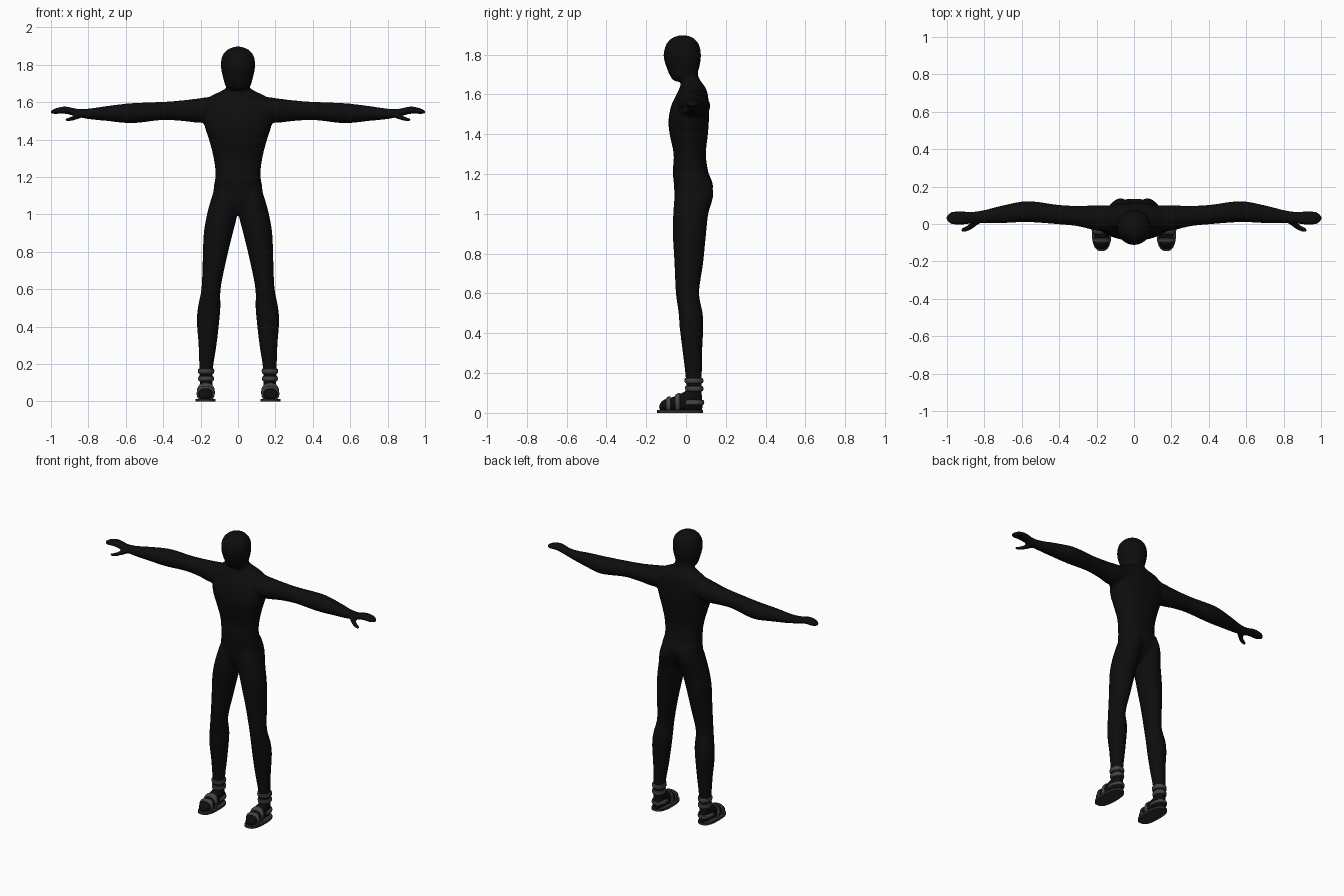
import bpy, bmesh, math

cube = bpy.data.objects.get("Cube")
if cube:
    bpy.data.objects.remove(cube, do_unlink=True)


def material(name, rgb):
    mat = bpy.data.materials.new(name)
    mat.use_nodes = True
    mat.diffuse_color = (*rgb, 1)
    mat.node_tree.nodes["Principled BSDF"].inputs["Base Color"].default_value = (*rgb, 1)
    return mat


BLACK = material("matte black", (0.004, 0.004, 0.004))
GREY = material("strap grey", (0.06, 0.057, 0.06))
DARK = material("sole grey", (0.03, 0.028, 0.03))


def slope(rings, i, k):
    a, b = rings[max(i - 1, 0)], rings[min(i + 1, len(rings) - 1)]
    return (b[k] - a[k]) / (b[0] - a[0])


def sample(rings, t):
    """Smoothly interpolated section bounds at position t."""
    i = 0
    while i < len(rings) - 2 and t > rings[i + 1][0]:
        i += 1
    p, q = rings[i], rings[i + 1]
    h = q[0] - p[0]
    u = (t - p[0]) / h
    ease = u * u * (3 - 2 * u)
    return [p[k] + (q[k] - p[k]) * ease
            + h * u * (1 - u) * ((1 - u) * slope(rings, i, k) - u * slope(rings, i + 1, k))
            for k in range(1, 5)]


def loft(bm, sections, axis, side=1, power=2, segments=32):
    """Skin oval sections (position, low, high, low, high) along an axis."""
    others = [k for k in range(3) if k != axis]
    loops = []
    for t, a0, a1, b0, b1 in sections:
        loop = []
        for s in range(segments):
            angle = 2 * math.pi * s / segments
            c, d = math.cos(angle), math.sin(angle)
            c = math.copysign(abs(c) ** (2 / power), c)
            d = math.copysign(abs(d) ** (2 / power), d)
            co = [0, 0, 0]
            co[axis] = t
            co[others[0]] = (a0 + a1) / 2 + (a1 - a0) / 2 * c
            co[others[1]] = (b0 + b1) / 2 + (b1 - b0) / 2 * d
            co[0] *= side
            loop.append(bm.verts.new(co))
        loops.append(loop)
    for low, high in zip(loops, loops[1:]):
        for s in range(segments):
            n = (s + 1) % segments
            bm.faces.new((low[s], low[n], high[n], high[s]))
    bm.faces.new(loops[0])
    bm.faces.new(loops[-1])


def limb(bm, rings, axis, side=1, power=2, steps=40):
    first, last = rings[0][0], rings[-1][0]
    spots = [first + (last - first) * i / steps for i in range(steps + 1)]
    loft(bm, [(t, *sample(rings, t)) for t in spots], axis, side, power)


def finish(bm, name, mat):
    bmesh.ops.recalc_face_normals(bm, faces=bm.faces[:])
    mesh = bpy.data.meshes.new(name)
    bm.to_mesh(mesh)
    bm.free()
    mesh.materials.append(mat)
    ob = bpy.data.objects.new(name, mesh)
    bpy.context.collection.objects.link(ob)
    return ob


def shade(ob, angle):
    bpy.ops.object.select_all(action="DESELECT")
    ob.select_set(True)
    bpy.context.view_layer.objects.active = ob
    bpy.ops.object.shade_smooth_by_angle(angle=math.radians(angle))


# Section tables: position, then low and high bounds on the other two axes
HEAD = [(1.665, -.035, .035, -.055, .015), (1.68, -.062, .062, -.072, .04),
        (1.72, -.077, .077, -.092, .062), (1.79, -.091, .091, -.112, .075),
        (1.85, -.083, .083, -.1, .065), (1.885, -.05, .05, -.068, .035),
        (1.897, -.016, .016, -.032, 0)]
TORSO = [(1.0, -.04, .04, -.03, .07), (1.06, -.125, .125, -.055, .11),
         (1.14, -.13, .13, -.06, .136), (1.21, -.12, .12, -.066, .112),
         (1.3, -.13, .13, -.062, .1), (1.4, -.155, .155, -.082, .11),
         (1.47, -.178, .178, -.088, .115), (1.55, -.188, .188, -.072, .115),
         (1.61, -.172, .172, -.042, .107), (1.645, -.125, .125, -.028, .092),
         (1.67, -.067, .067, -.024, .07), (1.73, -.058, .058, -.025, .052)]
ARM = [(.08, -.05, .1, 1.5, 1.64), (.2, -.035, .1, 1.49, 1.622),
       (.3, -.012, .097, 1.5, 1.61), (.4, -.002, .102, 1.505, 1.602),
       (.57, .01, .122, 1.488, 1.595), (.7, .005, .1, 1.5, 1.58),
       (.8, .005, .075, 1.51, 1.566), (.86, .002, .066, 1.522, 1.565),
       (.92, -.004, .068, 1.538, 1.577), (.97, -.003, .067, 1.538, 1.57),
       (.993, .004, .06, 1.535, 1.56), (1.003, .018, .045, 1.54, 1.553)]
THUMB = [(.83, .0, .035, 1.518, 1.55), (.87, -.03, .008, 1.505, 1.533),
         (.9, -.042, -.012, 1.498, 1.52), (.925, -.044, -.024, 1.497, 1.513)]
LEG = [(.03, .138, .203, .01, .08), (.18, .133, .207, -.002, .08),
       (.3, .115, .211, -.016, .081), (.43, .1, .22, -.032, .087),
       (.5, .094, .215, -.037, .084), (.6, .093, .196, -.051, .066),
       (.75, .064, .189, -.058, .086), (.9, .028, .183, -.066, .101),
       (1.0, .004, .166, -.064, .112), (1.1, .004, .138, -.055, .138),
       (1.18, .02, .11, -.03, .12)]
FOOT = [(-.135, .15, .196, .012, .04), (-.115, .137, .21, .01, .064),
        (-.06, .132, .213, .008, .082), (-.01, .133, .21, .008, .105),
        (.04, .136, .205, .008, .115), (.082, .148, .193, .01, .08)]
HEEL = [(.02, .132, .21, -.02, .084), (.09, .134, .208, -.02, .084)]

# Body: overlapping parts fused into one smooth skin
bm = bmesh.new()
limb(bm, HEAD, 2)
limb(bm, TORSO, 2, power=2.3)
for side in (1, -1):
    limb(bm, ARM, 0, side)
    limb(bm, THUMB, 0, side)
    limb(bm, LEG, 2, side)
    limb(bm, FOOT, 1, side, power=2.4)
body = finish(bm, "body", BLACK)
fuse = body.modifiers.new("fuse", "REMESH")
fuse.mode = "VOXEL"
fuse.voxel_size = 0.008
fuse.use_smooth_shade = True
soften = body.modifiers.new("soften", "SMOOTH")
soften.factor = 0.5
soften.iterations = 5
shade(body, 180)


def strap(bm, rings, axis, low, high, side, power=2):
    """Raised band that follows a limb between two positions."""
    sections = []
    for f, grow in ((0, 0), (.12, .006), (.5, .008), (.88, .006), (1, 0)):
        t = low + (high - low) * f
        a0, a1, b0, b1 = sample(rings, t)
        sections.append((t, a0 - grow, a1 + grow, b0 - grow, b1 + grow))
    loft(bm, sections, axis, side, power)


# Sandals: flat sole, ankle bands, heel band and toe bands
for side, word in ((1, "left"), (-1, "right")):
    bm = bmesh.new()
    loft(bm, [(0, .12, .226, -.145, .086), (.014, .12, .226, -.145, .086)],
         2, side, power=2.6)
    shade(finish(bm, word + "_sole", DARK), 40)

    bm = bmesh.new()
    for low, high in ((.148, .176), (.108, .136)):
        strap(bm, LEG, 2, low, high, side)
    strap(bm, HEEL, 2, .04, .066, side)
    for low, high in ((-.1, -.076), (-.056, -.03)):
        strap(bm, FOOT, 1, low, high, side, power=2.4)
    shade(finish(bm, word + "_sandal_straps", GREY), 50)
